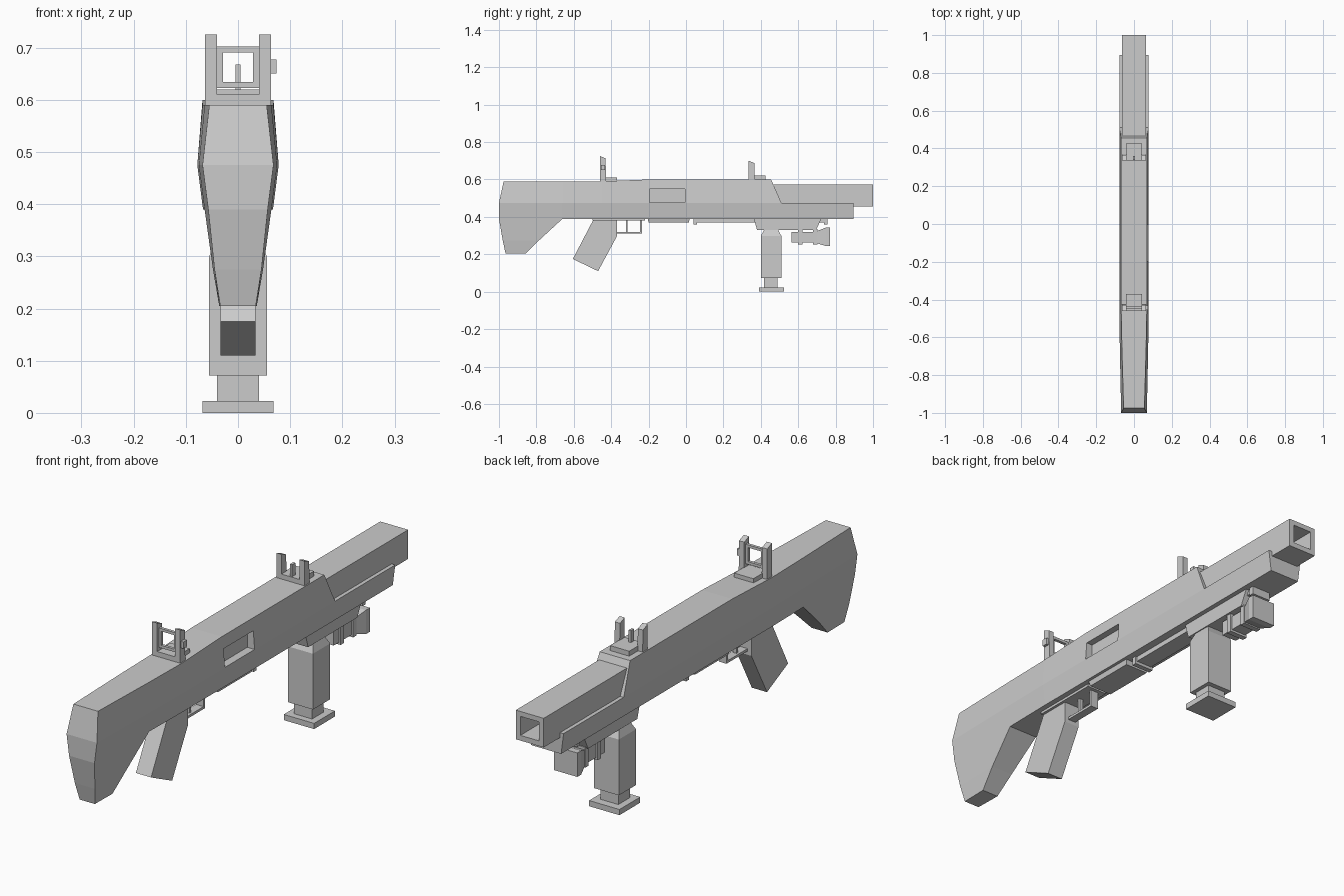
import bpy, bmesh

if "Cube" in bpy.data.objects:
    bpy.data.objects.remove(bpy.data.objects["Cube"])


def finish(name, bm):
    bmesh.ops.recalc_face_normals(bm, faces=bm.faces[:])
    me = bpy.data.meshes.new(name)
    bm.to_mesh(me)
    bm.free()
    ob = bpy.data.objects.new(name, me)
    bpy.context.collection.objects.link(ob)
    return ob


def panel_solid(name, panels):
    """Mirror side panels of (x, y, z) quads across x = 0 and close the rim between them."""
    bm = bmesh.new()
    cache = {}

    def vert(p, s):
        key = (s * p[0], p[1], p[2])
        if key not in cache:
            cache[key] = bm.verts.new(key)
        return cache[key]
    edges = {}
    for f in panels:
        for s in (1, -1):
            bm.faces.new([vert(p, s) for p in f])
        for a, b in zip(f, f[1:] + f[:1]):
            edges.setdefault(frozenset((a, b)), []).append((a, b))
    for uses in edges.values():
        if len(uses) == 1:
            a, b = uses[0]
            bm.faces.new([vert(a, 1), vert(b, 1), vert(b, -1), vert(a, -1)])
    return finish(name, bm)


def plate(name, half, pts, x=0.0):
    """Side profile of (y, z) points with a constant thickness in x."""
    ob = panel_solid(name, [[(half, y, z) for y, z in pts]])
    for v in ob.data.vertices:
        v.co.x += x
    return ob


def box(name, x0, x1, y0, y1, z0, z1):
    return plate(name, (x1 - x0) / 2, [(y0, z0), (y1, z0), (y1, z1), (y0, z1)], (x0 + x1) / 2)


def loft(name, rings):
    """Loft of rectangular rings, each given as four corners."""
    bm = bmesh.new()
    vs = [[bm.verts.new(p) for p in r] for r in rings]
    for a, b in zip(vs, vs[1:]):
        for i in range(4):
            j = (i + 1) % 4
            bm.faces.new([a[i], a[j], b[j], b[i]])
    bm.faces.new(vs[0])
    bm.faces.new(vs[-1])
    return finish(name, bm)


def ring_z(hx, y0, y1, z):
    return [(-hx, y0, z), (hx, y0, z), (hx, y1, z), (-hx, y1, z)]


def ring_y(hx, y, z0, z1):
    return [(-hx, y, z0), (hx, y, z0), (hx, y, z1), (-hx, y, z1)]


def cut(ob, cutter):
    m = ob.modifiers.new("cut", 'BOOLEAN')
    m.object = cutter
    m.solver = 'EXACT'
    bpy.context.view_layer.objects.active = ob
    bpy.ops.object.modifier_apply(modifier=m.name)
    bpy.data.objects.remove(cutter)


# Body and stock: three full-length rows, two short rows for the butt, one handguard panel
rows = [
    [(.055, -.975, .59), (.064, -.66, .59), (.068, -.45, .59), (.068, -.2, .60), (.068, .455, .60)],
    [(.068, -1, .475), (.075, -.66, .475), (.078, -.45, .475), (.078, -.2, .475), (.078, .51, .475)],
    [(.057, -1, .39), (.064, -.66, .39), (.067, -.45, .39), (.067, -.2, .39), (.067, .51, .39)],
]
butt = [rows[2][:2],
        [(.045, -.98, .275), (.048, -.785, .275)],
        [(.034, -.965, .205), (.036, -.855, .205)]]
panels = []
for grid in (rows, butt):
    for a, b in zip(grid, grid[1:]):
        for i in range(len(a) - 1):
            panels.append([a[i], a[i + 1], b[i + 1], b[i]])
panels.append([rows[1][-1], (.078, .895, .475), (.067, .895, .39), rows[2][-1]])
body = panel_solid("body_and_stock", panels)
cut(body, box("port_cutter", .045, .12, -.195, -.005, .476, .55))

# Square barrel with a bore
barrel = box("barrel", -.0625, .0625, .40, 1.0, .455, .573)
cut(barrel, box("bore_cutter", -.042, .042, .75, 1.1, .476, .553))

# Pistol grip, underside plates and trigger guard
plate("pistol_grip", .034, [(-.49, .395), (-.605, .175), (-.47, .11), (-.37, .295), (-.37, .395)])
box("grip_plate", -.045, .045, -.5, -.22, .38, .395)
loft("lower_hatch", [ring_z(.05, -.2, .015, .37), ring_z(.056, -.205, .02, .395)])
box("guard_bottom", -.017, .017, -.375, -.235, .31, .32)
box("guard_front", -.017, .017, -.245, -.235, .31, .385)
box("trigger", -.008, .008, -.322, -.312, .318, .385)

# Underside rail with end stops
box("rail", -.035, .035, .05, .75, .37, .395)
for n, y in (("rear", .04), ("front", .737)):
    box(n + "_rail_stop", -.042, .042, y, y + .02, .358, .395)

# Foregrip with mount, neck and foot
plate("foregrip_mount", .048, [(.362, .392), (.38, .33), (.695, .33), (.725, .392)])
loft("foregrip", [ring_z(.056, .40, .51, .072), ring_z(.056, .40, .51, .298),
                  ring_z(.042, .42, .49, .335)])
box("foregrip_neck", -.04, .04, .417, .49, .02, .075)
box("foregrip_foot", -.068, .068, .39, .523, 0, .023)

# Square torch with flared head and clamps
loft("torch", [ring_y(.033, .565, .262, .32), ring_y(.033, .69, .262, .32),
               ring_y(.052, .745, .245, .342), ring_y(.052, .77, .245, .342)])
for n, y in (("rear", .60), ("front", .68)):
    box(n + "_torch_clamp", -.04, .04, y, y + .022, .253, .335)

# Sights: base, two slanted posts
for n, y, z, top in (("rear", -.46, .585, .725), ("front", .335, .595, .70)):
    box(n + "_sight_base", -.043, .043, y, y + .09, z, z + .025)
    for side, s in (("left", -1), ("right", 1)):
        plate(f"{n}_sight_post_{side}", .0115,
              [(y, z), (y + .033, z), (y + .03, top - .012), (y, top)], s * .0515)
box("front_sight_blade", -.005, .005, .34, .36, .615, .668)

# Rear sight frame and adjustment knob
for n, z in (("lower", .623), ("upper", .691)):
    box(n + "_sight_bar", -.042, .042, -.45, -.438, z, z + .011)
for n, s in (("left", -1), ("right", 1)):
    box(n + "_sight_frame", s * .035 - .006, s * .035 + .006, -.45, -.438, .63, .695)
box("sight_knob", .06, .074, -.455, -.432, .65, .677)
